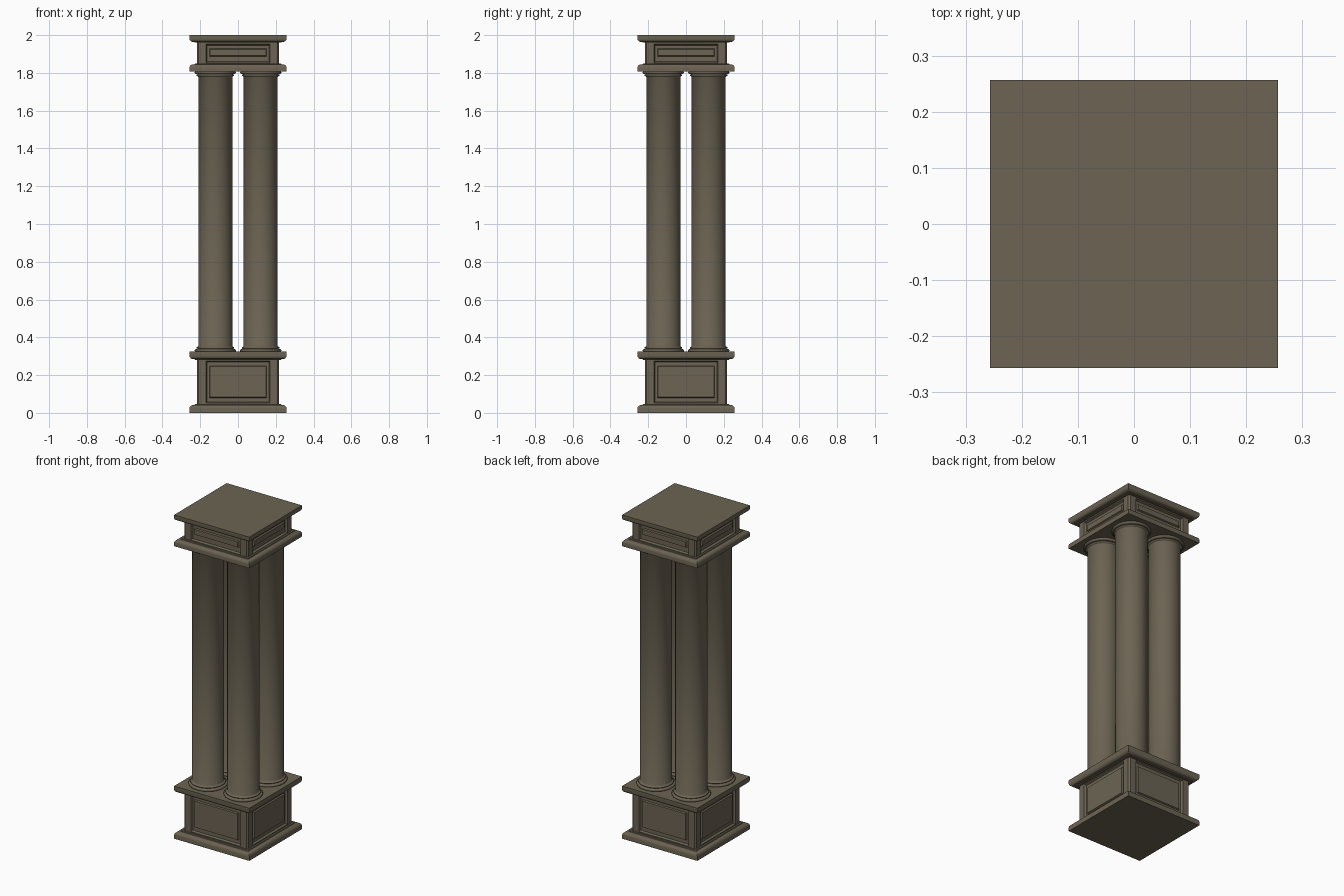
import bpy, bmesh, math
from mathutils import Matrix, Vector

if "Cube" in bpy.data.objects:
    bpy.data.objects.remove(bpy.data.objects["Cube"])

stone = bpy.data.materials.new("weathered stone")
stone.diffuse_color = (0.150, 0.127, 0.087, 1)
stone.use_nodes = True
stone.node_tree.nodes["Principled BSDF"].inputs["Base Color"].default_value = stone.diffuse_color


def finish(name, bm, smooth=None):
    bmesh.ops.remove_doubles(bm, verts=bm.verts, dist=1e-5)
    bmesh.ops.recalc_face_normals(bm, faces=bm.faces)
    me = bpy.data.meshes.new(name)
    bm.to_mesh(me)
    bm.free()
    me.materials.append(stone)
    ob = bpy.data.objects.new(name, me)
    bpy.context.collection.objects.link(ob)
    if smooth:
        bpy.ops.object.select_all(action='DESELECT')
        bpy.context.view_layer.objects.active = ob
        ob.select_set(True)
        bpy.ops.object.shade_smooth_by_angle(angle=math.radians(smooth))
    return ob


def loft(name, profile, sides, centre=(0, 0), smooth=35):
    """Stack of regular rings from (radius, z) points; four sides gives a square slab."""
    bm = bmesh.new()
    k = math.sqrt(2) if sides == 4 else 1
    rings = []
    for r, z in profile:
        ring = []
        for i in range(sides):
            a = 2 * math.pi * (i + 0.5) / sides
            ring.append(bm.verts.new((centre[0] + k * r * math.cos(a),
                                      centre[1] + k * r * math.sin(a), z)))
        rings.append(ring)
    for lo, hi in zip(rings, rings[1:]):
        for i in range(sides):
            j = (i + 1) % sides
            bm.faces.new((lo[i], lo[j], hi[j], hi[i]))
    bm.faces.new(rings[0][::-1])
    bm.faces.new(rings[-1])
    return finish(name, bm, smooth)


def slab(name, z_flat, z_round):
    """Square moulding: sharp at z_flat, quarter-round towards z_round."""
    h = z_round - z_flat
    pts = [(0.257, z_flat), (0.257, z_flat + 0.5 * h)]
    for i in range(1, 5):
        a = math.radians(90 * i / 4)
        pts.append((0.237 + 0.02 * math.cos(a), z_flat + h * (0.5 + 0.4 * math.sin(a))))
    pts += [(0.23, z_flat + 0.9 * h), (0.228, z_round)]
    return loft(name, pts, 4)


def panelled_block(name, z0, z1, p0, p1, q0, q1):
    """Square block; each side has a sunk frame (p) around a raised panel (q)."""
    w, c = 0.218, 0.008
    loops = [(w - c, z0, z1, 0), (0.17, p0, p1, 0), (0.164, p0 + .006, p1 - .006, 0.012),
             (0.152, q0 - .004, q1 + .004, 0.012), (0.147, q0, q1, 0.004)]
    bm = bmesh.new()
    for s in range(4):
        rot = Matrix.Rotation(s * math.pi / 2, 3, 'Z')
        rings = [[bm.verts.new(rot @ Vector((x, -w + d, z)))
                  for x, z in ((-h, a), (h, a), (h, b), (-h, b))]
                 for h, a, b, d in loops]
        for out, inn in zip(rings, rings[1:]):
            for i in range(4):
                j = (i + 1) % 4
                bm.faces.new((out[i], out[j], inn[j], inn[i]))
        bm.faces.new(rings[-1])
        # Narrow eased corner
        edge = [(w - c, -w, z0), (w, -w + c, z0), (w, -w + c, z1), (w - c, -w, z1)]
        bm.faces.new([bm.verts.new(rot @ Vector(p)) for p in edge])
    return finish(name, bm)


# Pedestal
slab("pedestal_foot", 0.0, 0.046)
panelled_block("pedestal_block", 0.03, 0.30, 0.052, 0.275, 0.083, 0.245)
slab("pedestal_cap", 0.325, 0.28)

# Entablature
slab("upper_ledge", 1.807, 1.85)
panelled_block("upper_block", 1.83, 1.98, 1.853, 1.952, 1.892, 1.924)
slab("crown_slab", 2.0, 1.96)


# Four round columns with stepped ring mouldings at both ends
def torus_edge(r, z0, z1):
    m, h = (z0 + z1) / 2, (z1 - z0) / 2
    return [(r - h + h * math.cos(a), m + h * math.sin(a))
            for a in (math.radians(d) for d in (-90, -45, 0, 45, 90))]


foot = torus_edge(0.110, 0.322, 0.338) + [(0.099, 0.338)] + torus_edge(0.100, 0.339, 0.350) + [(0.092, 0.351)]
shaft = [(0.090, 0.354), (0.090, 1.778)]
head = [(r, 2.132 - z) for r, z in reversed(foot)]
for sx in (-1, 1):
    for sy in (-1, 1):
        place = ("front_" if sy < 0 else "back_") + ("left" if sx < 0 else "right")
        loft("column_" + place, foot + shaft + head, 40, (sx * 0.12, sy * 0.12), 50)
